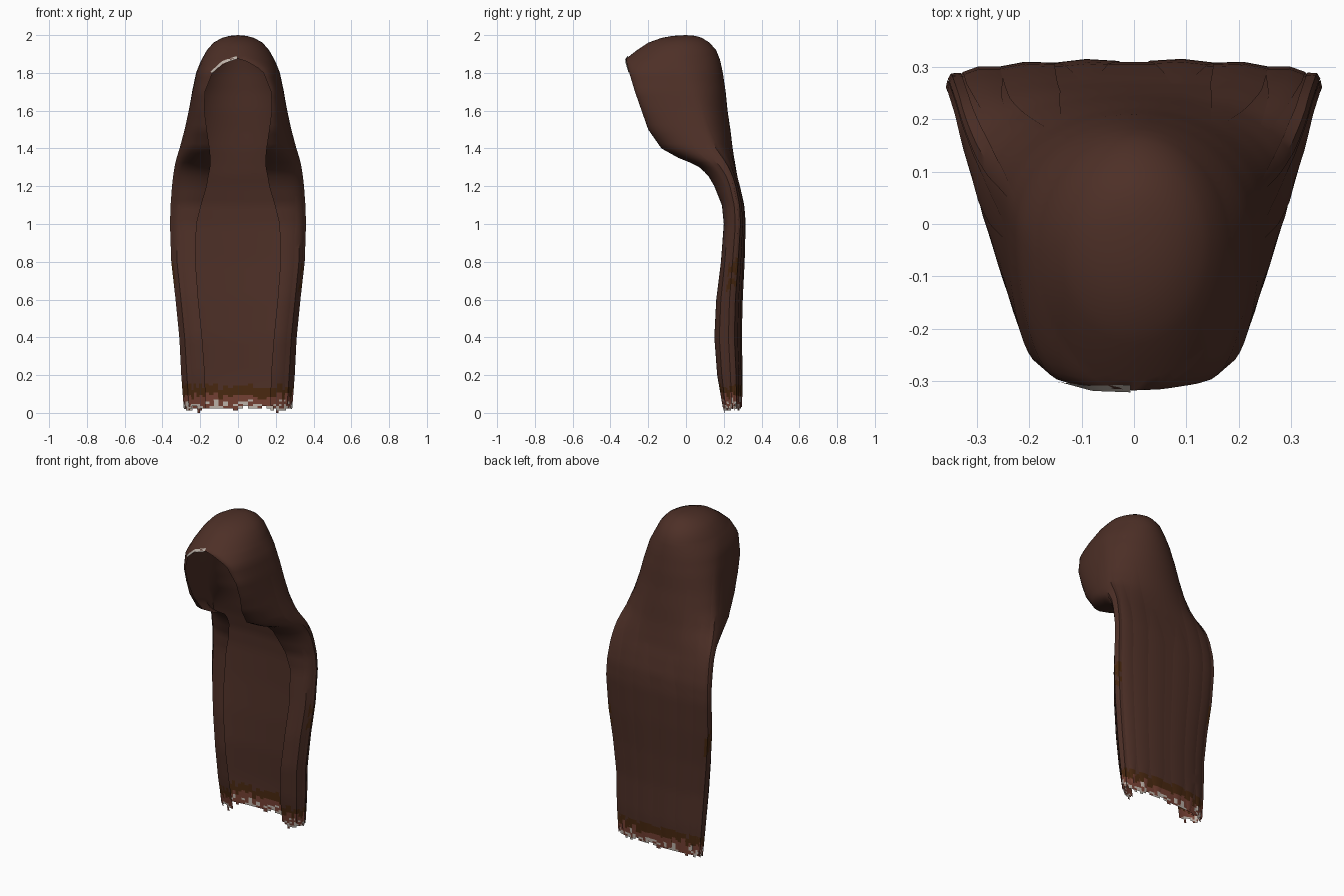
import bpy, bmesh, math, random
from mathutils import Vector

if "Cube" in bpy.data.objects:
    bpy.data.objects.remove(bpy.data.objects["Cube"])

random.seed(4)

# Horizontal sections: z, back y, half width, y of widest point, opening half width, front y
SECTIONS = [
    (0.00, .290, .280, .255, .170, .200), (0.20, .295, .295, .250, .175, .165),
    (0.40, .290, .305, .240, .190, .150), (0.60, .295, .325, .245, .210, .160),
    (0.80, .305, .348, .260, .225, .185), (1.00, .310, .355, .275, .220, .200),
    (1.10, .305, .352, .270, .195, .190), (1.20, .285, .345, .250, .165, .150),
    (1.26, .270, .338, .230, .155, .115), (1.31, .262, .330, .200, .145, .060),
    (1.35, .255, .320, .170, .145, -.04), (1.40, .247, .305, .130, .150, -.13),
    (1.50, .235, .280, .080, .165, -.20), (1.60, .220, .260, .050, .178, -.235),
    (1.70, .210, .243, .020, .175, -.27), (1.80, .195, .222, -.02, .135, -.30),
    (1.85, .185, .203, -.04, .080, -.315), (1.875, .178, .190, -.05, 0, -.318),
    (1.92, .160, .165, -.04, 0, -.26), (1.96, .125, .130, -.03, 0, -.20),
    (1.985, .085, .085, -.02, 0, -.13), (1.996, .050, .045, -.01, 0, -.07),
    (2.00, 0, 0, 0, 0, 0)]


def material(name, rgb):
    m = bpy.data.materials.new(name)
    m.diffuse_color = (*rgb, 1)
    m.use_nodes = True
    m.node_tree.nodes["Principled BSDF"].inputs["Base Color"].default_value = m.diffuse_color
    return m


BROWN = material("dark brown", (.075, .029, .020))
OCHRE = material("ochre brown", (.065, .021, .005))
RED = material("red brown", (.170, .050, .032))
PALE = material("pale grey", (.50, .44, .39))


def section(z):
    z = min(max(z, 0), 2)
    for a, b in zip(SECTIONS, SECTIONS[1:]):
        if z <= b[0]:
            f = (z - a[0]) / (b[0] - a[0])
            return [p + (q - p) * f for p, q in zip(a[1:], b[1:])]


def point(z, t):
    """t = 0 is the back centre line, t = -1 / 1 the left / right front edge."""
    yb, xs, ys, xr, yf = section(z)
    u = abs(t)
    if u < .6:
        a = u / .6 * math.pi / 2
        x, y = xs * math.sin(a), ys + (yb - ys) * math.cos(a)
    else:
        a = (u - .6) / .4 * math.pi / 2
        x, y = xr + (xs - xr) * math.cos(a), ys + (yf - ys) * math.sin(a)
    return Vector((math.copysign(x, t), y, z))


def raised(z, t, h):
    dz = point(z + .01, t) - point(z - .01, t)
    dt = point(z, t + .01) - point(z, t - .01)
    return point(z, t) + dz.cross(dt).normalized() * h


def finish(bm, name, mats):
    bmesh.ops.remove_doubles(bm, verts=bm.verts, dist=.0005)
    bmesh.ops.delete(bm, geom=[v for v in bm.verts if not v.link_faces], context='VERTS')
    me = bpy.data.meshes.new(name)
    bm.to_mesh(me)
    bm.free()
    for m in mats:
        me.materials.append(m)
    ob = bpy.data.objects.new(name, me)
    bpy.context.collection.objects.link(ob)
    bpy.ops.object.select_all(action='DESELECT')
    ob.select_set(True)
    bpy.context.view_layer.objects.active = ob
    bpy.ops.object.shade_smooth_by_angle(angle=math.radians(35))
    return ob


def tip_index(z, wobble, edge):
    """Colour slot: faded ragged ends, dark brown above."""
    z += wobble
    if z < .048:
        return 3 if random.random() < .5 else 2
    if z < .08:
        return 2
    if z < .13:
        return 1
    if .64 < z < .8 and .5 < edge < .68 and random.random() < .7:
        return 1
    return 0


# Main shell: long open-fronted sheet closing into a rounded hood
N = 56
levels = [i * .012 for i in range(14)]
levels += [.2 + .04 * i for i in range(20)]
levels += [1.0 + .025 * i for i in range(34)]
levels = sorted(levels + [1.86, 1.875, 1.89, 1.92, 1.94, 1.96, 1.985, 1.996, 2.0])
ts = [-1 + 2 * j / N for j in range(N + 1)]
cut = [random.choice((.011, .023, .023, .035)) for _ in range(N)]
cut[2] = cut[N - 3] = 0
wob = [random.uniform(-.02, .014) for _ in range(N)]
bm = bmesh.new()
grid = [[bm.verts.new(point(z, t)) for t in ts] for z in levels]
for i in range(len(levels) - 1):
    for j in range(N):
        if levels[i] < cut[j]:
            continue
        f = bm.faces.new((grid[i + 1][j], grid[i + 1][j + 1], grid[i][j + 1], grid[i][j]))
        f.material_index = tip_index(levels[i], wob[j], abs(ts[j]))
finish(bm, "hood_and_cape_shell", [BROWN, OCHRE, RED, PALE])


# Overlapping flat locks lying just above the shell
def lock(bm, t, width, z0, z1, h):
    steps = max(8, int((z1 - z0) / .03))
    rows = []
    for i in range(steps + 1):
        f = i / steps
        w = width * min(1, .35 + f * 5, .25 + (1 - f) * 4)
        z = z0 + (z1 - z0) * f
        rise = h * min(1, (1 - f) * 5)
        rows.append((z, [bm.verts.new(raised(z, t + w * k, rise * (1 - .7 * abs(k))))
                         for k in (-1, 0, 1)]))
    for (z, a), (_, b) in zip(rows, rows[1:]):
        for k in range(2):
            f = bm.faces.new((b[k], b[k + 1], a[k + 1], a[k]))
            f.material_index = tip_index(z, random.uniform(-.015, .01), abs(t))


bm = bmesh.new()
for t, w, z0, z1 in [(.10, .07, .03, 1.25), (.24, .07, .02, 1.55), (.38, .07, .04, 1.45),
                     (.52, .06, .02, 1.70), (.64, .05, .02, 1.60), (.78, .06, .03, 1.15)]:
    for s in (-1, 1):
        lock(bm, s * t, w, z0 + random.uniform(0, .02), z1 + random.uniform(-.08, .08), .007)
finish(bm, "hanging_locks", [BROWN, OCHRE, RED, PALE])

# Pale sliver along the left of the hood's upper rim
bm = bmesh.new()
rows = []
for i in range(13):
    f = i / 12
    z = 1.80 + .073 * f
    p = point(z, -1)
    up = Vector((-.012 * (1 - f), 0, .005 + .012 * f))
    rows.append([bm.verts.new(p + Vector((0, -.004, 0))),
                 bm.verts.new(p + up + Vector((0, -.002 + .012 * f, 0)))])
for a, b in zip(rows, rows[1:]):
    bm.faces.new((a[0], b[0], b[1], a[1]))
finish(bm, "rim_edge_strip", [PALE])
